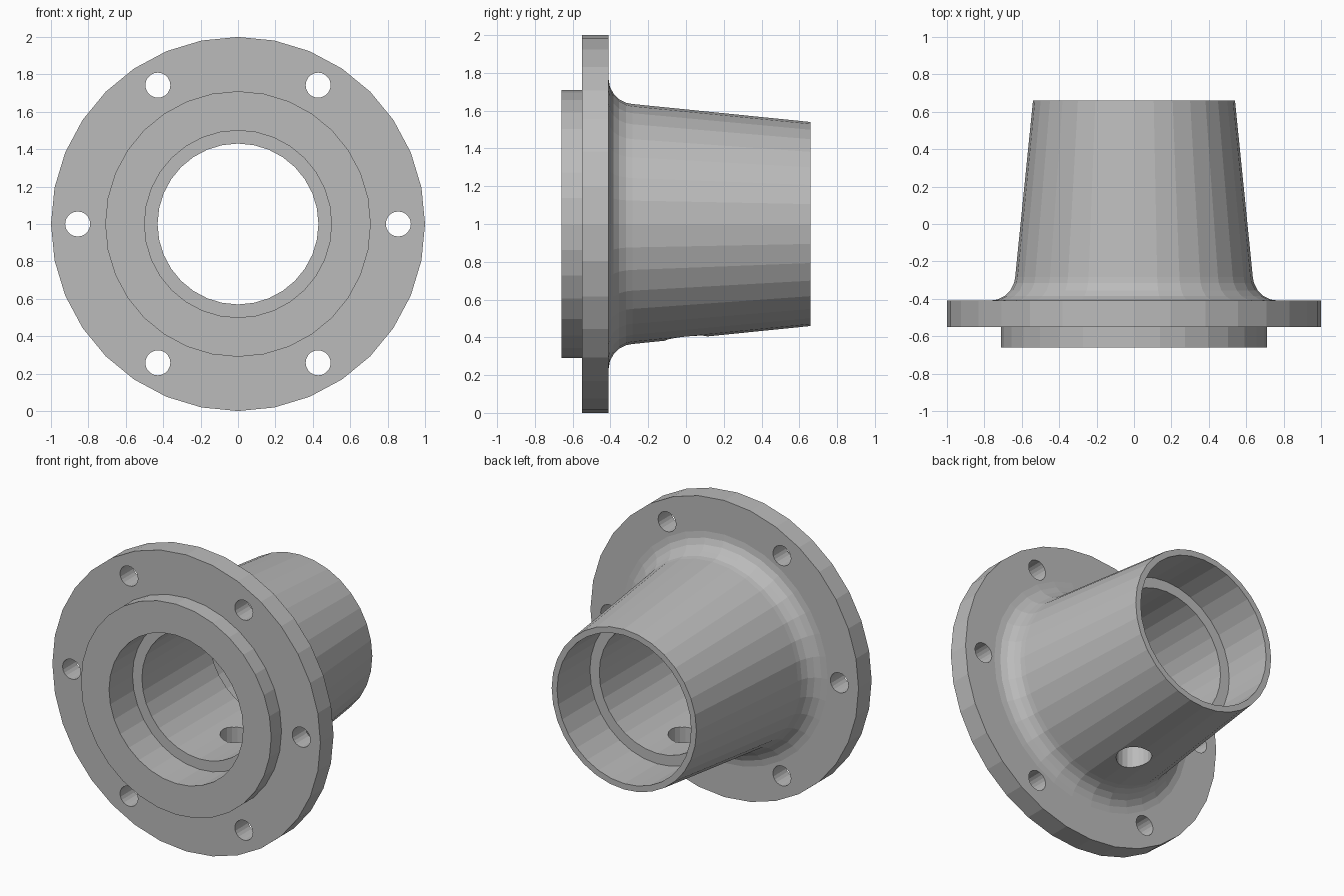
import bpy
import bmesh
from math import sin, cos, pi, radians
from mathutils import Matrix, Vector

SIDES = 32
AXIS = Vector((0, 0, 1))

cube = bpy.data.objects.get("Cube")
if cube:
    bpy.data.objects.remove(cube, do_unlink=True)

# Single metal colour
metal = bpy.data.materials.new("grey metal")
metal.use_nodes = True
metal.diffuse_color = (0.5, 0.5, 0.5, 1)
metal.node_tree.nodes["Principled BSDF"].inputs["Base Color"].default_value = (0.5, 0.5, 0.5, 1)


def add_object(name, bm):
    bmesh.ops.recalc_face_normals(bm, faces=bm.faces)
    mesh = bpy.data.meshes.new(name)
    bm.to_mesh(mesh)
    bm.free()
    mesh.materials.append(metal)
    obj = bpy.data.objects.new(name, mesh)
    bpy.context.collection.objects.link(obj)
    return obj


def lathe(name, profile):
    """Revolve a closed (radius, y) outline about the y axis."""
    bm = bmesh.new()
    verts = [bm.verts.new((0, y, AXIS.z + r)) for r, y in profile]
    edges = [bm.edges.new((v, verts[i - 1])) for i, v in enumerate(verts)]
    bmesh.ops.spin(bm, geom=verts + edges, cent=AXIS, axis=(0, 1, 0),
                   angle=2 * pi, steps=SIDES, use_merge=True)
    bmesh.ops.remove_doubles(bm, verts=bm.verts, dist=0.0001)
    return add_object(name, bm)


def add_drill(bm, radius, depth, matrix):
    bmesh.ops.create_cone(bm, cap_ends=True, segments=20, radius1=radius,
                          radius2=radius, depth=depth, matrix=matrix)


# Outer outline: spigot, flange, fillet, tapered sleeve
fillet = [(0.77 - 0.135 * sin(a), -0.275 - 0.135 * cos(a))
          for a in (radians(d) for d in (0, 18, 36, 54, 72, 86))]
outer = [(0.71, -0.66), (0.71, -0.55), (1.0, -0.55), (1.0, -0.41)]
outer += fillet + [(0.54, 0.66)]

# Stepped bore: a seat at each end with a narrower middle
bore = [(0.5, 0.66), (0.5, 0.31), (0.43, 0.31),
        (0.43, -0.41), (0.5, -0.41), (0.5, -0.66)]
hub = lathe("flanged_hub", outer + bore)

# Six bolt holes and one drain hole underneath
drills = bmesh.new()
for i in range(6):
    a = i * pi / 3
    place = Matrix.Translation((0.857 * cos(a), -0.48, 1 + 0.857 * sin(a)))
    add_drill(drills, 0.067, 0.4, place @ Matrix.Rotation(pi / 2, 4, 'X'))
add_drill(drills, 0.11, 0.5, Matrix.Translation((0, 0, 0.45)))
cutter = add_object("hole_cutter", drills)
cutter.hide_render = True

cut = hub.modifiers.new("holes", 'BOOLEAN')
cut.operation = 'DIFFERENCE'
cut.solver = 'EXACT'
cut.object = cutter
bpy.context.view_layer.objects.active = hub
bpy.ops.object.modifier_apply(modifier=cut.name)
bpy.data.objects.remove(cutter, do_unlink=True)
